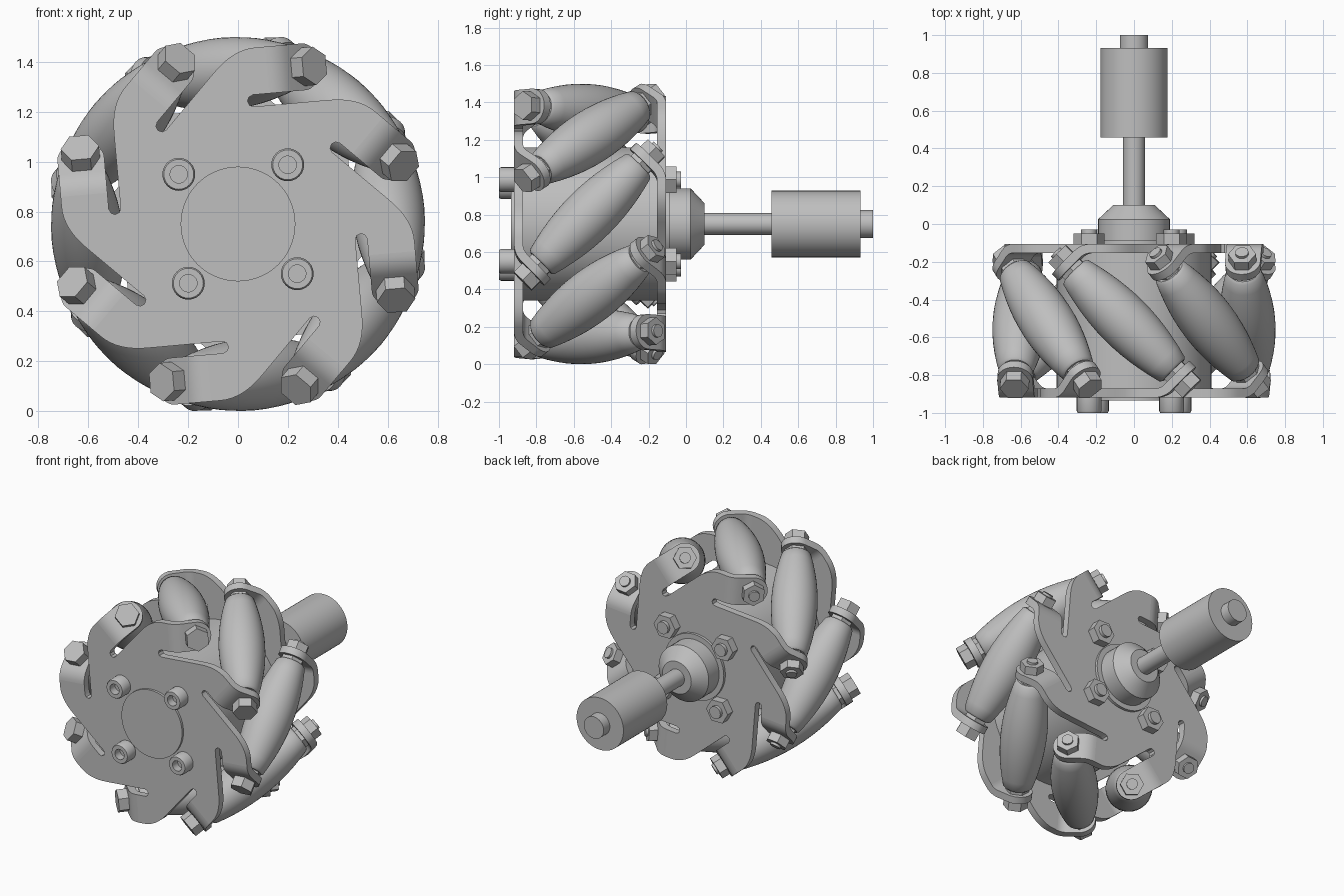
import bpy, bmesh, math
from mathutils import Matrix, Vector

if "Cube" in bpy.data.objects:
    bpy.data.objects.remove(bpy.data.objects["Cube"])

ROLLERS = 8
AXLE = Matrix.Translation((0, 0, 0.75))
MID = Matrix.Translation((0, -0.5125, 0.75))
RC = 0.605            # distance of roller centres from the axle
HALF = 0.094          # half width of a plate arm
PLATE_Y = -0.3825     # plate mid plane, measured from the wheel middle
THICK = 0.024         # half thickness of the plate
BEND_T = 0.17         # where an arm starts to bend

grey = bpy.data.materials.new("light_grey")
grey.diffuse_color = (0.52, 0.52, 0.52, 1)
grey.use_nodes = True
grey.node_tree.nodes["Principled BSDF"].inputs["Base Color"].default_value = grey.diffuse_color


def finish(name, bm, matrix, angle=35):
    bmesh.ops.remove_doubles(bm, verts=bm.verts, dist=1e-6)
    bmesh.ops.recalc_face_normals(bm, faces=bm.faces)
    me = bpy.data.meshes.new(name)
    bm.to_mesh(me)
    bm.free()
    me.materials.append(grey)
    me.transform(matrix)
    ob = bpy.data.objects.new(name, me)
    bpy.context.collection.objects.link(ob)
    bpy.ops.object.select_all(action='DESELECT')
    ob.select_set(True)
    bpy.context.view_layer.objects.active = ob
    bpy.ops.object.shade_smooth_by_angle(angle=math.radians(angle))
    return ob


def lathe(name, profile, matrix, sides=32):
    """Turn (radius, height) points about local z; both ends are capped."""
    bm = bmesh.new()
    rings = []
    for r, h in profile:
        rings.append([bm.verts.new((r * math.cos(2 * math.pi * i / sides),
                                    r * math.sin(2 * math.pi * i / sides), h))
                      for i in range(sides)])
    for a, b in zip(rings, rings[1:]):
        for i in range(sides):
            j = (i + 1) % sides
            bm.faces.new((a[i], a[j], b[j], b[i]))
    bm.faces.new(rings[0])
    bm.faces.new(rings[-1])
    return finish(name, bm, matrix)


def rod(name, r, h0, h1, matrix, sides=32):
    return lathe(name, [(r, h0), (r, h1)], matrix, sides)


def station(k):
    """Frame at roller k: x tangential, y along the axle, z outward."""
    return Matrix.Rotation(math.radians(-5 + 45 * k), 4, 'Y')


def plate(name, matrix):
    # one arm's outline: rounded shoulder, arm end, slot beside the arm
    p0, p1, p2 = Vector((-0.046, 0.61)), Vector((0.04, RC + HALF)), Vector((0.13, RC + HALF))
    sector = [(1 - u) ** 2 * p0 + 2 * u * (1 - u) * p1 + u * u * p2
              for u in [i / 8 for i in range(9)]]
    sector += [(BEND_T, RC + HALF), (BEND_T, RC - HALF), (0.105, RC - HALF),
               (0.088, 0.503), (0.081, 0.487), (0.088, 0.47), (0.105, 0.463)]
    bm = bmesh.new()
    verts = []
    for k in range(ROLLERS):
        for t, r in sector:
            verts.append(bm.verts.new(station(k) @ Vector((t, PLATE_Y - THICK, r))))
    face = bm.faces.new(verts)
    moved = bmesh.ops.extrude_face_region(bm, geom=[face])["geom"]
    bmesh.ops.translate(bm, vec=(0, 2 * THICK, 0),
                        verts=[v for v in moved if isinstance(v, bmesh.types.BMVert)])
    finish(name, bm, matrix, 30)


def tab(name, matrix):
    # bent strip that ends in a half round, square to the roller axis
    bend, straight, steps = 0.1, 0.082, 8
    path = []
    for i in range(7):
        a = math.radians(45) * i / 6
        path.append((BEND_T + bend * math.sin(a), PLATE_Y + bend * (1 - math.cos(a)), a, HALF))
    t0, y0, a = path[-1][:3]
    for i in range(steps + 1):
        b = math.radians(88) * i / steps
        d = (straight + HALF * math.sin(b)) * math.sqrt(0.5)
        path.append((t0 + d, y0 + d, a, HALF * math.cos(b)))
    bm = bmesh.new()
    rings = []
    for t, y, a, w in path:
        n = Vector((math.sin(a), -math.cos(a), 0)) * THICK
        c = Vector((t, y, RC))
        up = Vector((0, 0, w))
        rings.append([bm.verts.new(v) for v in (c + n + up, c - n + up, c - n - up, c + n - up)])
    for p, q in zip(rings, rings[1:]):
        for i in range(4):
            j = (i + 1) % 4
            bm.faces.new((p[i], p[j], q[j], q[i]))
    bm.faces.new(rings[0])
    bm.faces.new(rings[-1])
    finish(name, bm, matrix, 30)


# Side plates with bent arms; the rear one is the front one turned half round
half_turn = station(0) @ Matrix.Rotation(math.pi, 4, 'Z') @ station(0).inverted()
for side, turn in (("front", Matrix.Identity(4)), ("rear", half_turn)):
    plate(side + "_plate", MID @ turn)
    for k in range(ROLLERS):
        tab(side + "_tab", MID @ turn @ station(k))

# Rollers on slanted bolts
q = math.sqrt(0.5)
slant = Matrix(((0, -q, q, 0), (0, -q, -q, 0), (1, 0, 0, RC), (0, 0, 0, 1)))
barrel = []
for i in range(13):
    s = -0.36 + 0.06 * i
    barrel.append((0.75 - math.sqrt(RC * RC + s * s / 2), s))
barrel = [(0.08, -0.372)] + barrel + [(0.08, 0.372)]
for k in range(ROLLERS):
    m = MID @ station(k) @ slant
    lathe("roller", barrel, m, 40)
    rod("roller_bolt", 0.035, -0.515, 0.46, m, 16)
    rod("bolt_head", 0.077, 0.445, 0.51, m, 6)
    rod("bolt_nut", 0.074, -0.5, -0.445, m, 6)
    for s in (-1, 1):
        rod("spacer", 0.075, s * 0.365, s * 0.4, m, 6)

# Hub, front cap, rear flange and collar, shaft, coupling
along = AXLE @ Matrix.Rotation(-math.pi / 2, 4, 'X')
rod("hub", 0.41, -0.875, -0.15, along, 64)
rod("front_cap", 0.23, -0.9, -0.935, along, 64)
rod("rear_flange", 0.225, -0.12, -0.088, along, 48)
lathe("collar", [(0.19, -0.1), (0.19, 0.025), (0.11, 0.1)], along, 48)
rod("shaft", 0.058, 0.08, 0.48, along)
rod("coupling", 0.178, 0.457, 0.932, along, 64)
rod("shaft_tip", 0.075, 0.92, 1.0, along)

# Hub bolts: socket heads in front, hex nuts behind
for k in range(4):
    a = math.radians(50 + 90 * k)
    m = Matrix.Translation((0.31 * math.cos(a), 0, 0.31 * math.sin(a))) @ along
    lathe("socket_head", [(0.035, -0.945), (0.035, -1.0), (0.06, -1.0),
                          (0.066, -0.99), (0.066, -0.9)], m, 24)
    rod("hub_nut", 0.082, -0.115, -0.05, m, 6)
    rod("hub_bolt_end", 0.042, -0.06, -0.028, m, 16)
